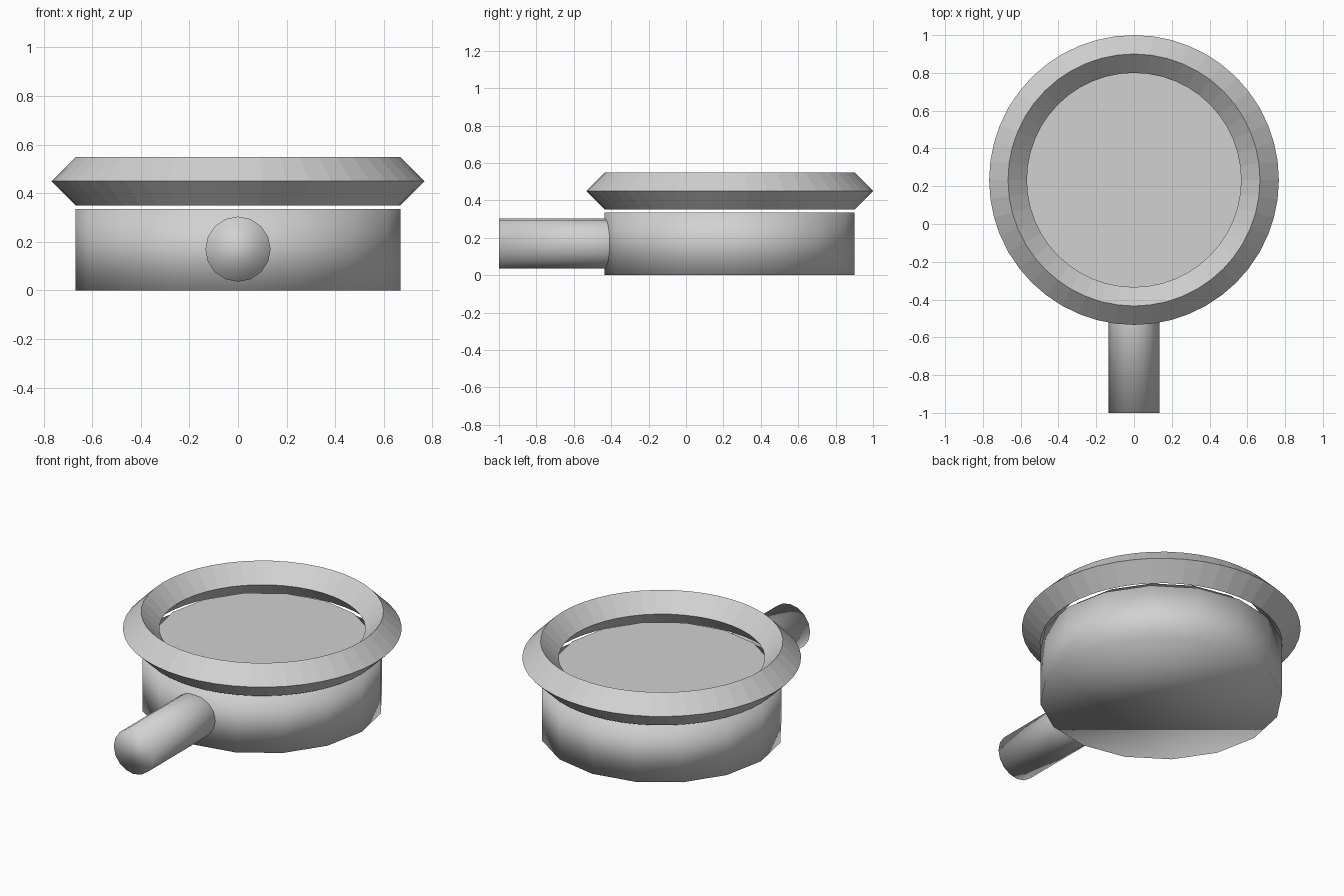
import bpy
import math

cube = bpy.data.objects.get("Cube")
if cube:
    bpy.data.objects.remove(cube, do_unlink=True)

# Plain grey shared by every part
COLOUR = (0.64, 0.64, 0.64, 1)
grey = bpy.data.materials.new("light_grey")
grey.use_nodes = True
grey.diffuse_color = COLOUR
grey.node_tree.nodes["Principled BSDF"].inputs["Base Color"].default_value = COLOUR

CENTRE_Y = 0.233
BODY_RADIUS = 0.668
BODY_HEIGHT = 0.336


def finish(name, smooth=False):
    obj = bpy.context.object
    obj.name = obj.data.name = name
    obj.data.materials.append(grey)
    for face in obj.data.polygons:
        face.use_smooth = smooth


def smooth_cylinder(name, radius, depth, location, rotation=(0, 0, 0)):
    bpy.ops.mesh.primitive_cylinder_add(
        vertices=16, radius=radius, depth=depth, location=location, rotation=rotation)
    finish(name, smooth=True)


# Round body, softly shaded all over
smooth_cylinder("pan_body", BODY_RADIUS, BODY_HEIGHT,
                (0, CENTRE_Y, BODY_HEIGHT / 2))

# Straight round handle, pushed well into the body
HANDLE_START, HANDLE_END = -1.0, 0.0
smooth_cylinder("handle", 0.134, HANDLE_END - HANDLE_START,
                (0, (HANDLE_START + HANDLE_END) / 2, 0.17),
                (math.pi / 2, 0, 0))

# Flat disc of contents held inside the rim, above the body
bpy.ops.mesh.primitive_circle_add(
    vertices=16, radius=0.6, fill_type='NGON', location=(0, CENTRE_Y, 0.388))
finish("contents_disc")

# Diamond-section rim hovering just above the body
bpy.ops.mesh.primitive_torus_add(
    major_radius=0.667, minor_radius=0.1,
    major_segments=48, minor_segments=4, location=(0, CENTRE_Y, 0.45))
finish("rim")
